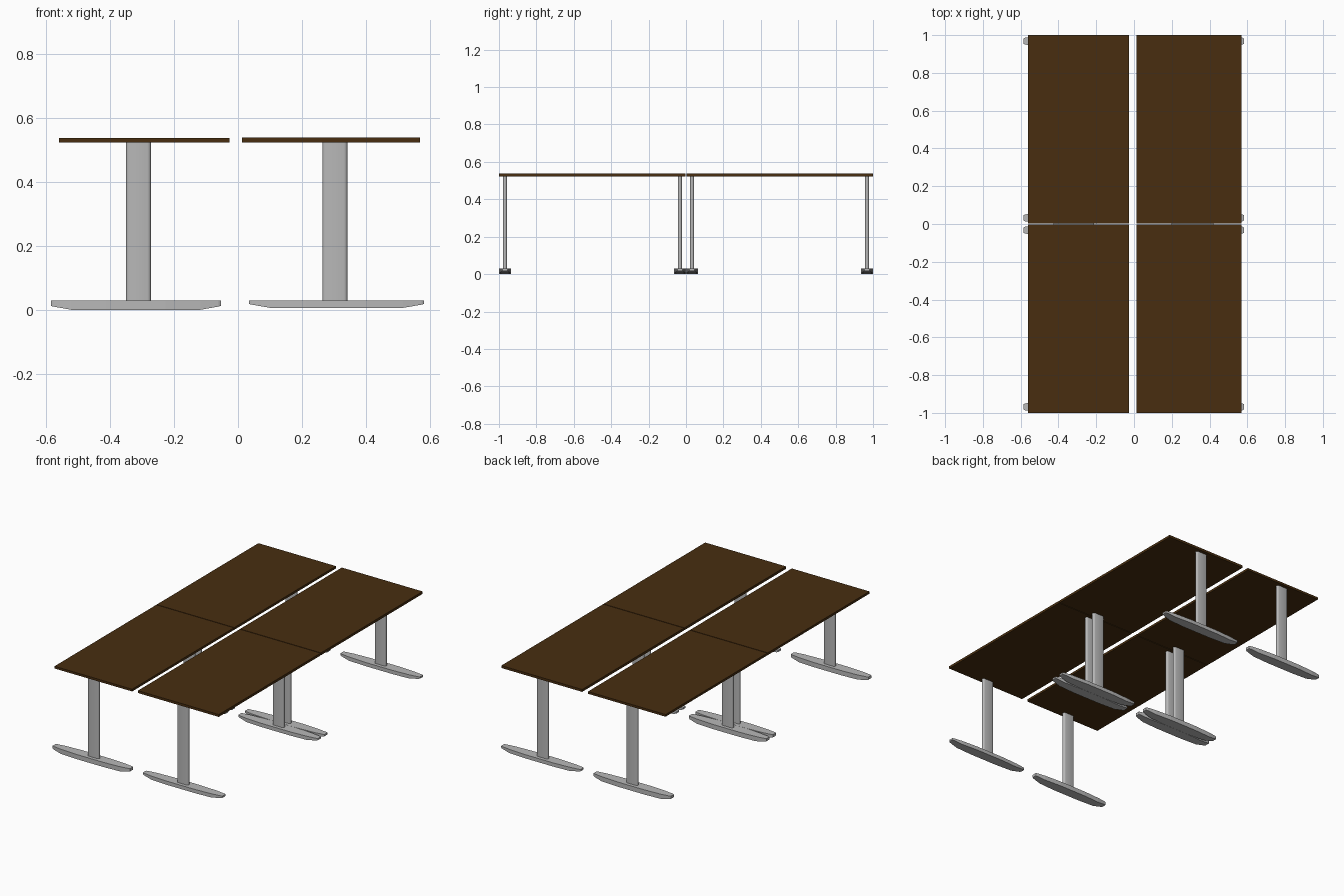
import bpy
import bmesh
import math

cube = bpy.data.objects.get("Cube")
if cube:
    bpy.data.objects.remove(cube, do_unlink=True)


def make_material(name, colour):
    mat = bpy.data.materials.new(name)
    mat.use_nodes = True
    mat.diffuse_color = colour
    bsdf = next(n for n in mat.node_tree.nodes if n.type == 'BSDF_PRINCIPLED')
    bsdf.inputs["Base Color"].default_value = colour
    return mat


wood = make_material("dark_brown_wood", (0.065, 0.027, 0.005, 1))
metal = make_material("light_grey_metal", (0.48, 0.48, 0.48, 1))


def loft(name, rings, mat):
    """Skin closed rings of points and cap both ends."""
    bm = bmesh.new()
    loops = [[bm.verts.new(p) for p in ring] for ring in rings]
    n = len(loops[0])
    for a, b in zip(loops, loops[1:]):
        for i in range(n):
            j = (i + 1) % n
            bm.faces.new((a[i], a[j], b[j], b[i]))
    bm.faces.new(loops[0])
    bm.faces.new(loops[-1])
    bmesh.ops.recalc_face_normals(bm, faces=bm.faces)
    mesh = bpy.data.meshes.new(name)
    bm.to_mesh(mesh)
    bm.free()
    mesh.materials.append(mat)
    obj = bpy.data.objects.new(name, mesh)
    bpy.context.collection.objects.link(obj)
    return obj


def tabletop(name, x0, x1, y0, y1, z0, z1):
    loft(name, [[(x0, y0, z), (x1, y0, z), (x1, y1, z), (x0, y1, z)]
                for z in (z0, z1)], wood)


def column(name, cx, cy, half_x, z0, z1):
    """Flat tube with rounded narrow ends."""
    r, steps = 0.011, 6
    section = []
    for side in (1, -1):
        for i in range(steps + 1):
            a = math.pi * (i / steps - 0.5)
            section.append((cx + side * (half_x - r + r * math.cos(a)),
                            cy + side * r * math.sin(a)))
    obj = loft(name, [[(x, y, z) for x, y in section] for z in (z0, z1)], metal)
    bpy.ops.object.select_all(action='DESELECT')
    obj.select_set(True)
    bpy.context.view_layer.objects.active = obj
    bpy.ops.object.shade_smooth_by_angle(angle=math.radians(35))


def foot(name, x0, x1, cy, bottom):
    """Bar narrowing towards both ends, with the underside rising at the tips."""
    top = 0.029
    # fraction of half length, half width, rise of underside
    half = [(1, 0.014, 0.012), (0.97, 0.018, 0.010),
            (0.76, 0.026, 0), (0.35, 0.032, 0)]
    stations = [(-t, w, r) for t, w, r in half] + half[::-1]
    cx, length = (x0 + x1) / 2, (x1 - x0) / 2
    rings = []
    for t, w, rise in stations:
        x, z = cx + t * length, bottom + rise
        rings.append([(x, cy - w, z), (x, cy + w, z),
                      (x, cy + w, top), (x, cy - w, top)])
    loft(name, rings, metal)


# side, tabletop x range and z range, column centre, foot x range and underside
rows = [("right", -0.56, -0.027, 0.522, 0.536, -0.311, -0.585, -0.053, 0.0),
        ("left", 0.013, 0.568, 0.523, 0.538, 0.303, 0.035, 0.582, 0.006)]

for side, x0, x1, z0, z1, cx, f0, f1, bottom in rows:
    for end, sign in (("front", -1), ("back", 1)):
        tag = f"{end}_{side}"
        ys = sorted((sign * 0.002, sign * 1.0))
        tabletop(f"{tag}_tabletop", x0, x1, ys[0], ys[1], z0, z1)
        for place, y in (("outer", 0.968), ("inner", 0.0325)):
            column(f"{tag}_{place}_column", cx, sign * y, 0.039, 0.029, z0)
            foot(f"{tag}_{place}_foot", f0, f1, sign * y, bottom)
